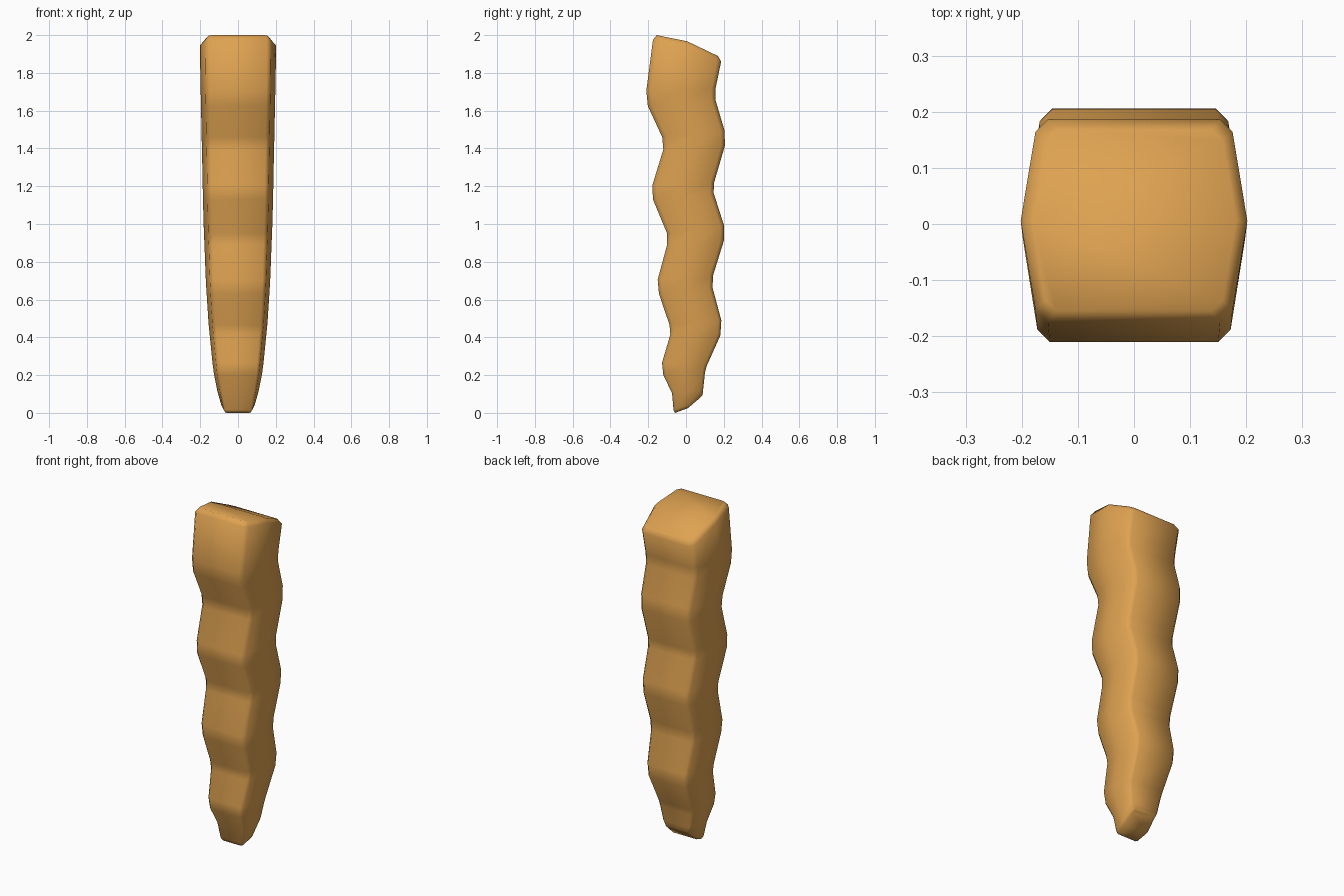
import bpy, bmesh

# Cross-sections from bottom to top:
# (front y, front z, ridge z, back y, back z, half width at the side ridge)
SECTIONS = [
    (-0.058, 0.000, 0.025, 0.078, 0.083, 0.078),
    (-0.066, 0.015, 0.040, 0.088, 0.095, 0.088),
    (-0.074, 0.105, 0.110, 0.091, 0.125, 0.108),
    (-0.120, 0.200, 0.205, 0.100, 0.210, 0.127),
    (-0.127, 0.265, 0.255, 0.108, 0.245, 0.134),
    (-0.083, 0.415, 0.415, 0.182, 0.410, 0.150),
    (-0.087, 0.465, 0.475, 0.187, 0.490, 0.156),
    (-0.143, 0.630, 0.645, 0.140, 0.665, 0.167),
    (-0.150, 0.705, 0.715, 0.144, 0.730, 0.171),
    (-0.100, 0.890, 0.900, 0.200, 0.910, 0.178),
    (-0.100, 0.950, 0.970, 0.202, 0.990, 0.181),
    (-0.175, 1.130, 1.145, 0.146, 1.165, 0.186),
    (-0.178, 1.205, 1.210, 0.149, 1.220, 0.187),
    (-0.120, 1.395, 1.405, 0.206, 1.415, 0.191),
    (-0.126, 1.460, 1.475, 0.204, 1.495, 0.193),
    (-0.202, 1.625, 1.640, 0.155, 1.660, 0.196),
    (-0.210, 1.705, 1.710, 0.157, 1.720, 0.198),
    (-0.175, 1.975, 1.945, 0.186, 1.860, 0.202),
    (-0.155, 2.000, 1.967, 0.168, 1.890, 0.182),
]


def ring_points(yf, zf, zm, yb, zb, w):
    """Ten-sided section: chamfered box with a ridge on each side."""
    ym = (yf + yb) / 2
    c = min(0.022, w * 0.11)
    kz = c / ((yb - yf) / 2)
    half = [
        (0.76 * w, yf, zf),
        (0.87 * w, yf + c, zf + (zm - zf) * kz),
        (w, ym, zm),
        (0.87 * w, yb - c, zb + (zm - zb) * kz),
        (0.76 * w, yb, zb),
    ]
    return half + [(-x, y, z) for x, y, z in reversed(half)]


# Wavy tapered stick
bm = bmesh.new()
rings = [[bm.verts.new(p) for p in ring_points(*s)] for s in SECTIONS]
for a, b in zip(rings, rings[1:]):
    for i in range(10):
        j = (i + 1) % 10
        bm.faces.new((a[i], a[j], b[j], b[i]))

# End caps, folded along the line between the side ridges
for r in (rings[0], rings[-1]):
    bm.faces.new([r[i] for i in (0, 1, 2, 7, 8, 9)])
    bm.faces.new([r[i] for i in (2, 3, 4, 5, 6, 7)])
bmesh.ops.recalc_face_normals(bm, faces=bm.faces)
for f in bm.faces:
    f.smooth = True

mesh = bpy.data.meshes.new("wavy_stick")
bm.to_mesh(mesh)
bm.free()
stick = bpy.data.objects.new("wavy_stick", mesh)
bpy.context.collection.objects.link(stick)

# Golden orange colour
mat = bpy.data.materials.new("golden orange")
mat.diffuse_color = (0.73, 0.36, 0.082, 1)
mesh.materials.append(mat)
